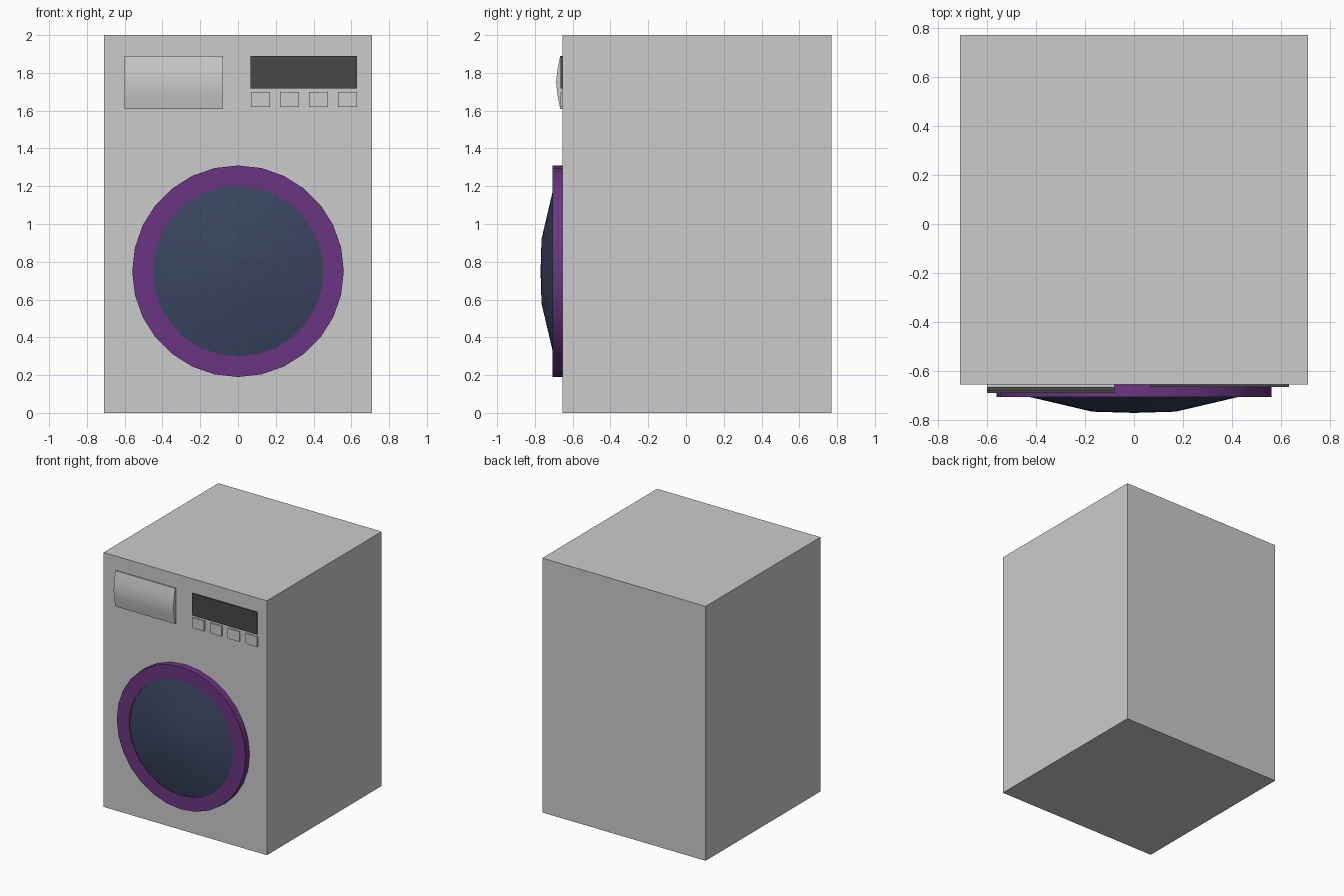
import bpy, bmesh
from math import cos, sin, tau, radians

if "Cube" in bpy.data.objects:
    bpy.data.objects.remove(bpy.data.objects["Cube"])

FRONT = -0.655          # plane of the cabinet front
DOOR_Z, SIDES = 0.75, 28


def material(name, rgb):
    m = bpy.data.materials.new(name)
    m.diffuse_color = (*rgb, 1)
    m.use_nodes = True
    m.node_tree.nodes["Principled BSDF"].inputs["Base Color"].default_value = m.diffuse_color
    return m


def finish(name, bm, mat=None, smooth=False):
    me = bpy.data.meshes.new(name)
    bm.to_mesh(me)
    bm.free()
    ob = bpy.data.objects.new(name, me)
    bpy.context.collection.objects.link(ob)
    if mat:
        me.materials.append(mat)
    if smooth:
        bpy.ops.object.select_all(action='DESELECT')
        ob.select_set(True)
        bpy.context.view_layer.objects.active = ob
        bpy.ops.object.shade_smooth_by_angle(angle=radians(25))
    return ob


def prism(name, x0, x1, profile, mat=None, smooth=False):
    """Extrude a closed (y, z) profile along x."""
    bm = bmesh.new()
    face = bm.faces.new([bm.verts.new((x0, y, z)) for y, z in profile])
    ext = bmesh.ops.extrude_face_region(bm, geom=[face])
    moved = [v for v in ext['geom'] if isinstance(v, bmesh.types.BMVert)]
    bmesh.ops.translate(bm, verts=moved, vec=(x1 - x0, 0, 0))
    bmesh.ops.recalc_face_normals(bm, faces=bm.faces)
    return finish(name, bm, mat, smooth)


def box(name, x0, x1, y0, y1, z0, z1, mat=None):
    return prism(name, x0, x1, [(y0, z0), (y1, z0), (y1, z1), (y0, z1)], mat)


def lathe(name, profile, mat):
    """Turn an (r, y) profile, outside to inside, about the door axis."""
    bm = bmesh.new()
    rings = []
    for r, y in profile:
        if r == 0:
            rings.append([bm.verts.new((0, y, DOOR_Z))] * SIDES)
        else:
            rings.append([bm.verts.new((r * cos(tau * k / SIDES), y,
                                        DOOR_Z + r * sin(tau * k / SIDES)))
                          for k in range(SIDES)])
    for a, b in zip(rings, rings[1:]):
        for k in range(SIDES):
            n = (k + 1) % SIDES
            quad = [a[k], a[n], b[n], b[k]]
            bm.faces.new(list(dict.fromkeys(quad)))
    return finish(name, bm, mat, True)


purple = material("purple", (0.145, 0.036, 0.22))
glass = material("dark_glass", (0.042, 0.06, 0.118))
black = material("screen_black", (0.066, 0.066, 0.066))

# Cabinet
box("cabinet", -0.71, 0.71, FRONT, 0.77, 0, 2)

# Door: raised ring and shallow domed window
lathe("door_ring", [(0.56, FRONT), (0.56, -0.706), (0.452, -0.706), (0.452, -0.695)], purple)
lathe("door_glass", [(0.452, -0.699), (0.17, -0.765), (0, -0.77)], glass)

# Detergent drawer with a bowed front
bow = [(-0.666, 1.61), (-0.68, 1.68), (-0.688, 1.75), (-0.68, 1.82), (-0.666, 1.89)]
prism("detergent_drawer", -0.60, -0.08, [(FRONT, 1.89), (FRONT, 1.61)] + bow, smooth=True)

# Display and the row of buttons beneath it
box("display", 0.065, 0.63, -0.665, FRONT, 1.717, 1.89, black)
for i in range(4):
    x = 0.069 + i * 0.1537
    box(f"button_{i + 1}", x, x + 0.101, -0.665, FRONT, 1.619, 1.699)
